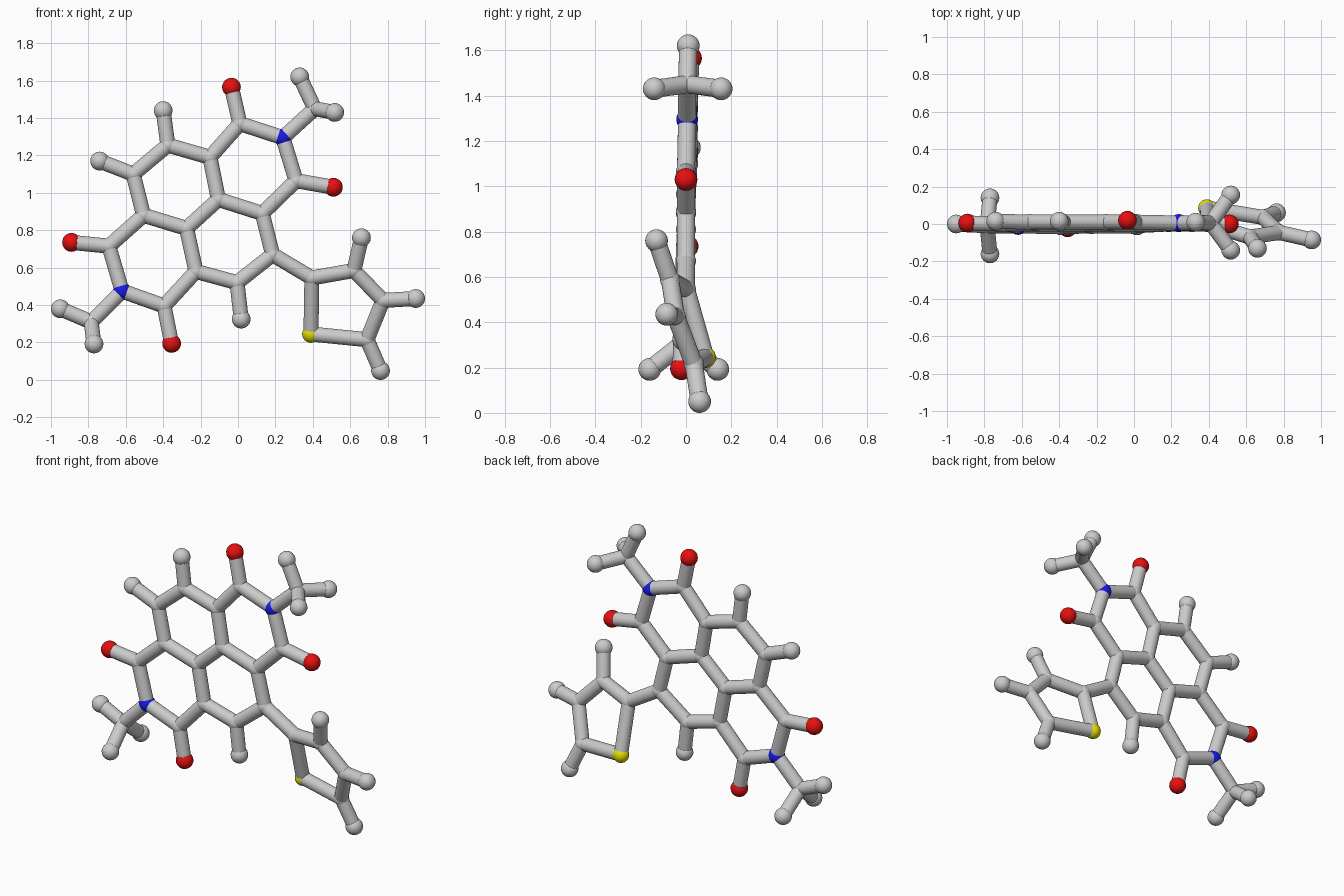
import bpy, bmesh
from mathutils import Vector, Matrix

if "Cube" in bpy.data.objects:
    bpy.data.objects.remove(bpy.data.objects["Cube"])

BOND_R = 0.04

# Atom centres (x, y, z), grouped by kind through the first letter of the key
atoms = {
    # fused ring carbons
    'C1': (0.01, 0.01, 1.37), 'C2': (-0.15, 0.01, 1.19), 'C3': (-0.375, 0.01, 1.255),
    'C4': (-0.56, 0.01, 1.10), 'C5': (-0.505, 0, 0.88), 'C6': (-0.275, 0, 0.81),
    'C7': (-0.105, 0, 0.965), 'C8': (0.13, 0, 0.89), 'C9': (0.31, 0, 1.065),
    'C10': (0.185, 0, 0.67), 'C11': (-0.005, -0.01, 0.52), 'C12': (-0.225, -0.01, 0.58),
    'C13': (-0.395, -0.015, 0.395), 'C14': (-0.69, 0, 0.715),
    # imide nitrogens and carbonyl oxygens
    'N1': (0.24, 0.005, 1.295), 'N2': (-0.62, -0.01, 0.475),
    'O1': (-0.035, 0.02, 1.565), 'O2': (0.51, 0, 1.03),
    'O3': (-0.355, -0.02, 0.195), 'O4': (-0.89, 0.005, 0.735),
    # methyl groups
    'C15': (0.41, 0.005, 1.45), 'C16': (-0.785, -0.01, 0.31),
    'H1': (0.33, 0.01, 1.62), 'H2': (0.517, -0.14, 1.43), 'H3': (0.517, 0.155, 1.43),
    'H4': (-0.95, 0, 0.38), 'H5': (-0.77, -0.16, 0.192), 'H6': (-0.77, 0.14, 0.192),
    # ring hydrogens
    'H7': (-0.40, 0.015, 1.44), 'H8': (-0.74, 0.015, 1.17), 'H9': (0.017, -0.01, 0.325),
    # sulfur five-ring
    'C17': (0.395, 0, 0.545), 'C18': (0.62, -0.07, 0.585), 'C19': (0.775, -0.045, 0.425),
    'C20': (0.69, 0.035, 0.215), 'S1': (0.39, 0.085, 0.245),
    'H10': (0.66, -0.13, 0.76), 'H11': (0.95, -0.085, 0.435), 'H12': (0.762, 0.06, 0.05),
}

# Chains of bonded atoms
chains = {
    'ring_bonds': ['C1 C2 C3 C4 C5 C6 C7 C8 C9 N1 C1', 'C2 C7', 'C8 C10 C11 C12 C6',
                   'C12 C13 N2 C14 C5'],
    'oxygen_bonds': ['C1 O1', 'C9 O2', 'C13 O3', 'C14 O4'],
    'methyl_bonds': ['N1 C15 H1', 'H2 C15 H3', 'N2 C16 H4', 'H5 C16 H6'],
    'hydrogen_bonds': ['C3 H7', 'C4 H8', 'C11 H9', 'C18 H10', 'C19 H11', 'C20 H12'],
    'five_ring_bonds': ['C10 C17 C18 C19 C20 S1 C17'],
}


def finish(bm, name, color=None):
    me = bpy.data.meshes.new(name)
    bm.to_mesh(me)
    bm.free()
    me.polygons.foreach_set('use_smooth', [True] * len(me.polygons))
    ob = bpy.data.objects.new(name, me)
    bpy.context.collection.objects.link(ob)
    if color:
        mat = bpy.data.materials.new(name)
        mat.diffuse_color = color
        mat.use_nodes = True
        mat.node_tree.nodes["Principled BSDF"].inputs["Base Color"].default_value = mat.diffuse_color
        me.materials.append(mat)


def add_bond(bm, a, b):
    a, b = Vector(a), Vector(b)
    rot = (b - a).to_track_quat('Z', 'Y').to_matrix().to_4x4()
    bmesh.ops.create_cone(bm, cap_ends=False, segments=24, radius1=BOND_R, radius2=BOND_R,
                          depth=(b - a).length, matrix=Matrix.Translation((a + b) / 2) @ rot)


# Balls, one object per element
for letter, name, radius, color in [
        ('C', 'carbon_joints', 0.044, None),
        ('H', 'hydrogen_balls', 0.05, None),
        ('N', 'nitrogen_balls', 0.048, (0.01, 0.01, 0.8, 1)),
        ('O', 'oxygen_balls', 0.05, (0.8, 0.005, 0.005, 1)),
        ('S', 'sulfur_ball', 0.047, (0.8, 0.75, 0.0, 1))]:
    bm = bmesh.new()
    for key, pos in atoms.items():
        if key[0] == letter:
            bmesh.ops.create_uvsphere(bm, u_segments=24, v_segments=16, radius=radius,
                                      matrix=Matrix.Translation(pos))
    finish(bm, name, color)

# Rods between the balls
for name, paths in chains.items():
    bm = bmesh.new()
    for path in paths:
        keys = path.split()
        for a, b in zip(keys, keys[1:]):
            add_bond(bm, atoms[a], atoms[b])
    finish(bm, name)
